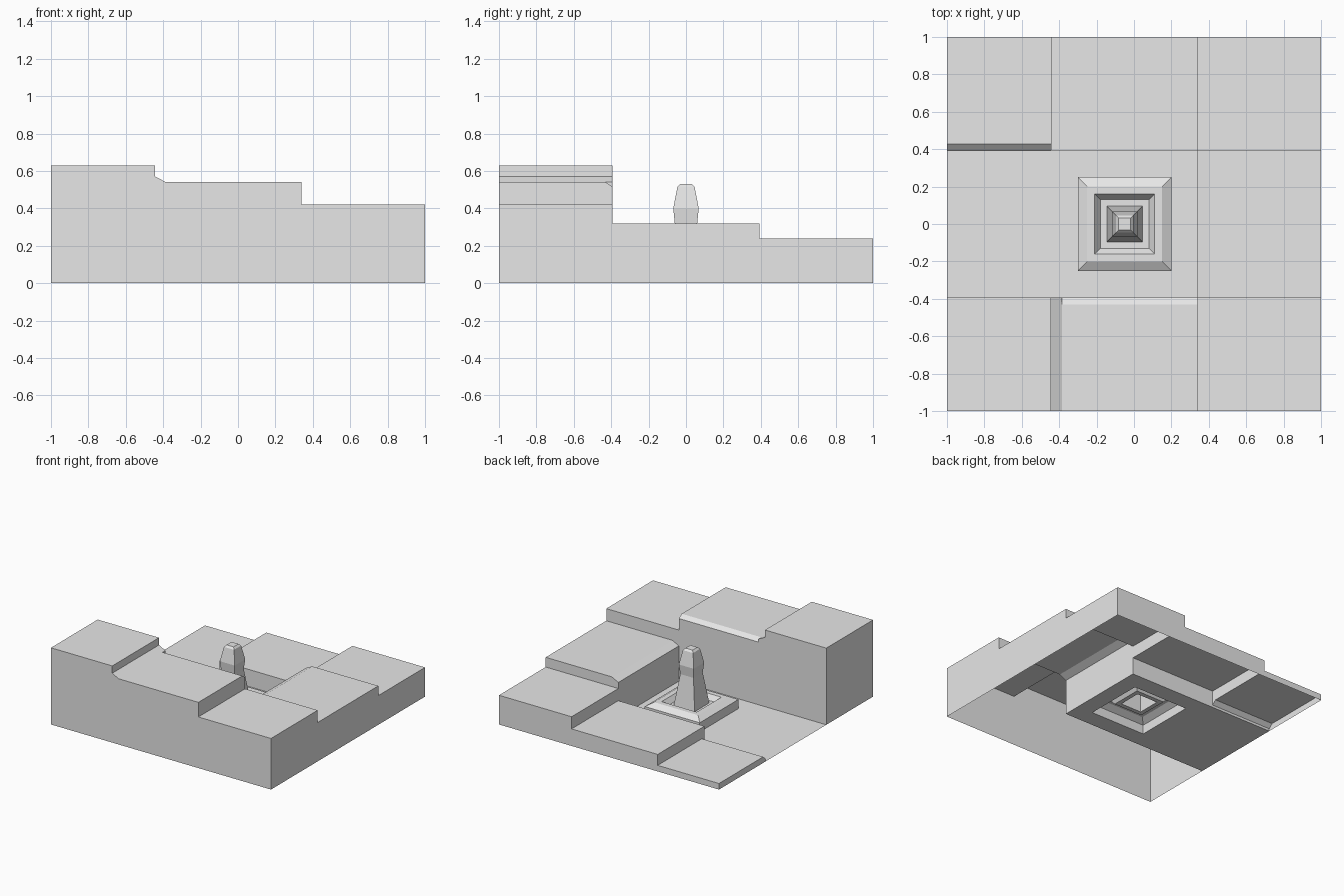
import bpy, bmesh
from mathutils import Vector

if "Cube" in bpy.data.objects:
    bpy.data.objects.remove(bpy.data.objects["Cube"])

stone = bpy.data.materials.new("grey stone")
stone.diffuse_color = (0.8, 0.8, 0.8, 1)
stone.use_nodes = True
stone.node_tree.nodes["Principled BSDF"].inputs["Base Color"].default_value = stone.diffuse_color


def finish(bm, name):
    me = bpy.data.meshes.new(name)
    bm.to_mesh(me)
    bm.free()
    me.materials.append(stone)
    bpy.context.collection.objects.link(bpy.data.objects.new(name, me))


# Nine tiles (rows front to back): a staircase spiralling round a sunken court
HEIGHTS = [[0.63, 0.54, 0.42],
           [0.00, 0.00, 0.32],
           [0.05, 0.14, 0.24]]
X0, X1, Y0, Y1 = -0.443, 0.34, -0.393, 0.393
XS = [-1, X0, -0.385, -0.30, 0.20, X1, 0.40, 1]
YS = [-1, -0.43, Y0, -0.25, 0.25, Y1, 0.427, 1]
NX, NY = len(XS) - 1, len(YS) - 1


def height(i, j, x, y):
    """Height of cell (i, j) at a point, with the sloped edges of some tiles."""
    if not (0 <= i < NX and 0 <= j < NY):
        return 0.0
    cx, cy = (XS[i] + XS[i + 1]) / 2, (YS[j] + YS[j + 1]) / 2
    col = (cx > X0) + (cx > X1)
    row = (cy > Y0) + (cy > Y1)
    z = HEIGHTS[row][col]
    if (row, col) == (0, 1):
        if cx < -0.385:                                   # fillet to top tile
            z += 0.03 * (-0.385 - x) / (-0.385 - X0)
        elif cy > -0.43:                                  # inner edge slope
            z -= 0.025 * (y + 0.43) / (Y0 + 0.43)
    elif (row, col) == (1, 2) and cx < 0.40:
        z -= 0.03 * (0.40 - x) / (0.40 - X1)
    elif (row, col) == (2, 0) and cy < 0.427:
        z -= 0.03 * (0.427 - y) / (0.427 - Y1)
    return z


bm = bmesh.new()


def add_face(pts, toward):
    uniq = []
    for p in pts:
        if all((p - q).length > 1e-5 for q in uniq):
            uniq.append(p)
    if len(uniq) < 3:
        return
    f = bm.faces.new([bm.verts.new(p) for p in uniq])
    f.normal_update()
    if f.normal.dot(toward) < 0:
        f.normal_flip()


def riser(a, b, p, q, direction):
    """Vertical face between cells a and b along the edge p-q."""
    za = [height(*a, *p), height(*a, *q)]
    zb = [height(*b, *p), height(*b, *q)]
    pts = [Vector((*p, za[0])), Vector((*q, za[1])),
           Vector((*q, zb[1])), Vector((*p, zb[0]))]
    add_face(pts, direction if sum(za) > sum(zb) else -direction)


# Tile tops, leaving an opening under the plinth
for i in range(NX):
    for j in range(NY):
        if (XS[i], YS[j]) == (-0.30, -0.25):
            continue
        corners = [(XS[i], YS[j]), (XS[i + 1], YS[j]),
                   (XS[i + 1], YS[j + 1]), (XS[i], YS[j + 1])]
        add_face([Vector((x, y, height(i, j, x, y))) for x, y in corners],
                 Vector((0, 0, 1)))

# Risers between tiles and the outer walls
for i in range(NX + 1):
    for j in range(NY):
        riser((i - 1, j), (i, j), (XS[i], YS[j]), (XS[i], YS[j + 1]), Vector((1, 0, 0)))
for i in range(NX):
    for j in range(NY + 1):
        riser((i, j - 1), (i, j), (XS[i], YS[j]), (XS[i + 1], YS[j]), Vector((0, 1, 0)))
bmesh.ops.remove_doubles(bm, verts=bm.verts, dist=1e-5)
finish(bm, "stepped_ground")


def square_loft(name, profile, cap):
    """Square rings (half width, z) joined in order round the plinth centre."""
    bm = bmesh.new()
    rings = [[bm.verts.new((-0.05 + sx * r, sy * r, z))
              for sx, sy in ((-1, -1), (1, -1), (1, 1), (-1, 1))] for r, z in profile]
    for a, b in zip(rings, rings[1:]):
        for k in range(4):
            n = (k + 1) % 4
            bm.faces.new((a[k], a[n], b[n], b[k]))
    if cap:
        bm.faces.new(rings[-1])
    finish(bm, name)


# Plinth with sloped rim and a recess, then the tapered column
square_loft("plinth", [(0.25, 0), (0.25, 0.075), (0.20, 0.105), (0.16, 0.105),
                       (0.13, 0.065), (0.095, 0.065)], False)
square_loft("column", [(0.095, 0.065), (0.06, 0.32), (0.068, 0.40),
                       (0.046, 0.515), (0.032, 0.53)], True)
